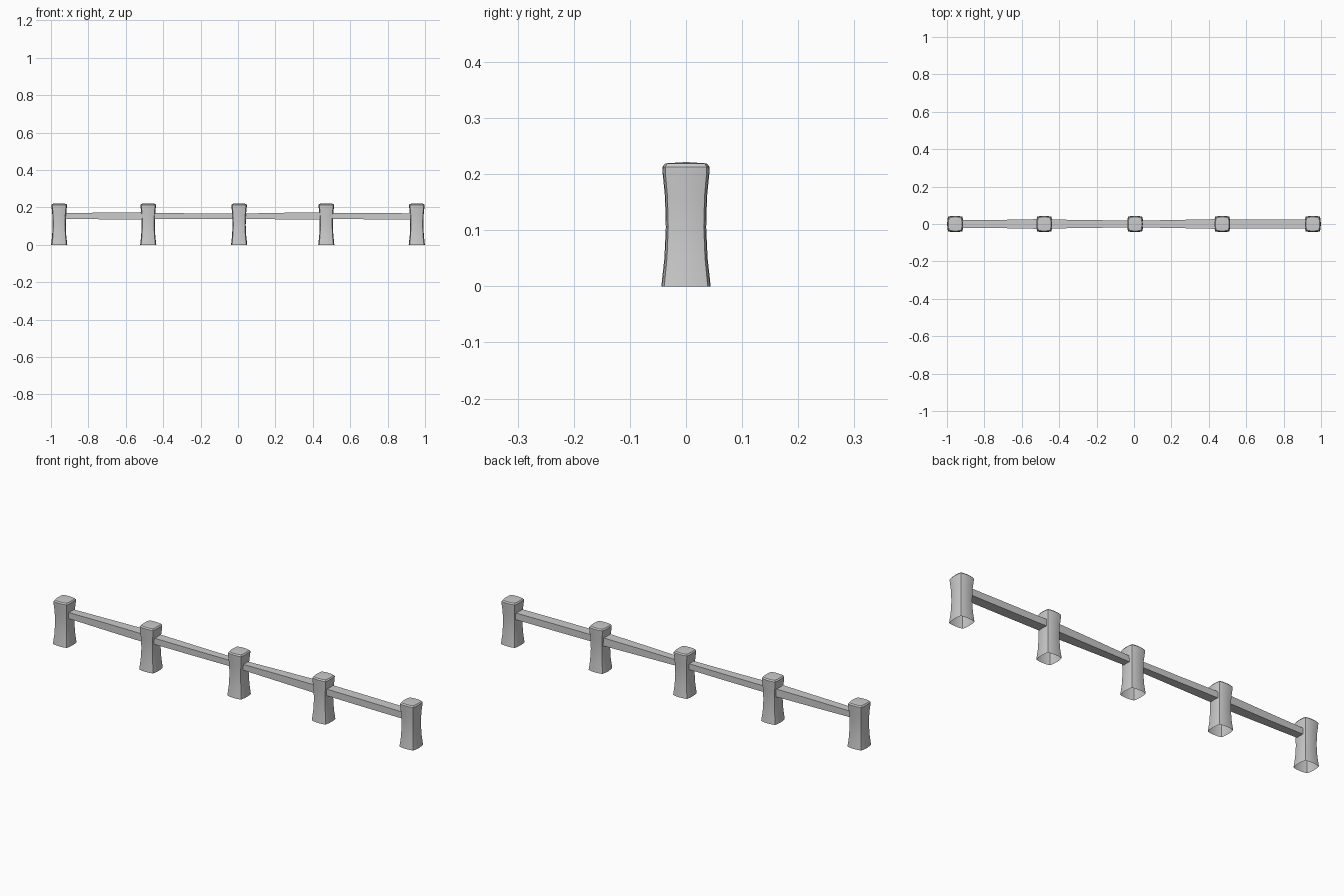
import bpy, bmesh

if "Cube" in bpy.data.objects:
    bpy.data.objects.remove(bpy.data.objects["Cube"])

# Height and half-width of the post's waisted outline
PROFILE = [(0, .044), (.05, .0385), (.105, .036), (.16, .0375),
           (.2, .0415), (.213, .042), (.219, .037)]
# Square section with slightly bulging sides
SECTION = [(1, 0), (.97, .5), (.88, .88), (.5, .97)]


def finish(name, bm, smooth):
    bmesh.ops.recalc_face_normals(bm, faces=bm.faces)
    me = bpy.data.meshes.new(name)
    bm.to_mesh(me)
    bm.free()
    ob = bpy.data.objects.new(name, me)
    bpy.context.collection.objects.link(ob)
    if smooth:
        bpy.ops.object.select_all(action='DESELECT')
        ob.select_set(True)
        bpy.context.view_layer.objects.active = ob
        bpy.ops.object.shade_smooth_by_angle(angle=.5)
    return ob


def loft(bm, rings):
    for a, b in zip(rings, rings[1:]):
        n = len(a)
        for i in range(n):
            bm.faces.new((a[i], a[(i + 1) % n], b[(i + 1) % n], b[i]))


def post(name, x):
    bm = bmesh.new()
    outline = list(SECTION)
    for _ in range(3):
        outline += [(-v, u) for u, v in outline[-len(SECTION):]]
    rings = [[bm.verts.new((x + u * r * .98, v * r, z)) for u, v in outline]
             for z, r in PROFILE]
    loft(bm, rings)
    # Low domed cap; underside stays open
    top = bm.verts.new((x, 0, .2215))
    for i in range(len(outline)):
        bm.faces.new((rings[-1][i], rings[-1][(i + 1) % len(outline)], top))
    return finish(name, bm, True)


def rail(name, x0, x1, stations):
    # Each station: y half-width, bottom z, top z
    bm = bmesh.new()
    rings = []
    for i, (w, lo, hi) in enumerate(stations):
        x = x0 + (x1 - x0) * i / (len(stations) - 1)
        rings.append([bm.verts.new((x, y, z)) for y, z in
                      ((-w, lo), (w, lo), (w, hi), (-w, hi))])
    loft(bm, rings)
    return finish(name, bm, False)


# Five posts
xs = [-.956, -.48, .006, .472, .956]
for i, x in enumerate(xs):
    post(f"post_{i + 1}", x)

# Four rough-hewn rails between the posts
stations = [
    [(.020, .139, .169), (.022, .136, .172), (.026, .135, .174)],
    [(.024, .139, .170), (.021, .138, .168), (.018, .138, .167)],
    [(.018, .138, .167), (.022, .136, .171), (.026, .134, .174)],
    [(.025, .138, .171), (.025, .136, .170), (.025, .135, .168)],
]
for i, s in enumerate(stations):
    rail(f"rail_{i + 1}", xs[i] + .028, xs[i + 1] - .028, s)
